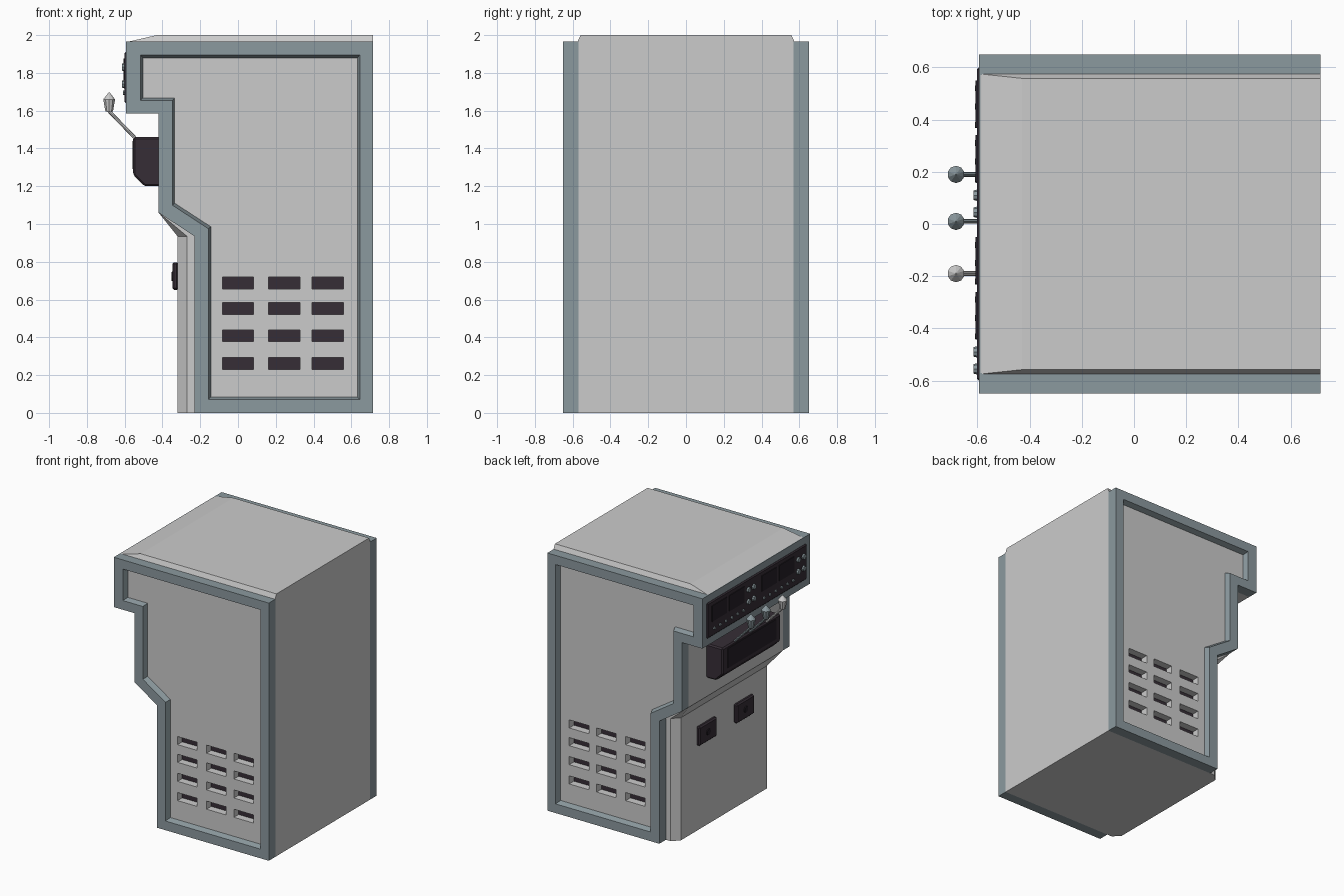
import bpy, bmesh, math
from mathutils import Vector, Matrix

if "Cube" in bpy.data.objects:
    bpy.data.objects.remove(bpy.data.objects["Cube"])


def material(name, rgb):
    m = bpy.data.materials.new(name)
    m.diffuse_color = (*rgb, 1)
    m.use_nodes = True
    m.node_tree.nodes["Principled BSDF"].inputs["Base Color"].default_value = m.diffuse_color
    return m


GREY = material("light_grey", (0.60, 0.60, 0.60))
SLATE = material("slate_blue", (0.26, 0.32, 0.345))
DARK = material("dark_plum", (0.037, 0.027, 0.037))
BLACK = material("near_black", (0.018, 0.014, 0.02))


def finish(bm, name, mat):
    bmesh.ops.recalc_face_normals(bm, faces=bm.faces)
    me = bpy.data.meshes.new(name)
    bm.to_mesh(me)
    bm.free()
    me.materials.append(mat)
    ob = bpy.data.objects.new(name, me)
    bpy.context.collection.objects.link(ob)
    return ob


def add_box(bm, lo, hi, bevel=0):
    """Axis aligned box between two corners, optionally chamfered."""
    lo, hi = Vector(lo), Vector(hi)
    mat = Matrix.Translation((lo + hi) / 2) @ Matrix.Diagonal((*(hi - lo), 1))
    vs = bmesh.ops.create_cube(bm, size=1, matrix=mat)["verts"]
    if bevel:
        edges = list({e for v in vs for e in v.link_edges})
        bmesh.ops.bevel(bm, geom=edges, offset=bevel, segments=1, affect='EDGES')


def boxes(name, mat, items, bevel=0):
    bm = bmesh.new()
    for lo, hi in items:
        add_box(bm, lo, hi, bevel)
    return finish(bm, name, mat)


def prism(name, mat, prof, y0, y1):
    """Extrude an (x, z) profile along y."""
    bm = bmesh.new()
    f = bm.faces.new([bm.verts.new((x, y0, z)) for x, z in prof])
    ext = bmesh.ops.extrude_face_region(bm, geom=[f])["geom"]
    moved = [v for v in ext if isinstance(v, bmesh.types.BMVert)]
    bmesh.ops.translate(bm, verts=moved, vec=(0, y1 - y0, 0))
    return finish(bm, name, mat)


def hull(name, mat, pts, bevel=0):
    bm = bmesh.new()
    for p in pts:
        bm.verts.new(p)
    bmesh.ops.convex_hull(bm, input=bm.verts[:])
    bmesh.ops.dissolve_limit(bm, angle_limit=0.01, verts=bm.verts[:], edges=bm.edges[:])
    if bevel:
        bmesh.ops.bevel(bm, geom=bm.edges[:], offset=bevel, segments=1, affect='EDGES')
    return finish(bm, name, mat)


def add_rod(bm, a, b, r1, r2, sides=10):
    """Cylinder or cone from a to b."""
    a, b = Vector(a), Vector(b)
    d = b - a
    mat = Matrix.Translation((a + b) / 2) @ d.to_track_quat('Z', 'Y').to_matrix().to_4x4()
    bmesh.ops.create_cone(bm, cap_ends=True, segments=sides, radius1=r1,
                          radius2=r2, depth=d.length, matrix=mat)


OUTER = [(.715, 0), (.715, 1.965), (-.59, 1.965), (-.59, 1.585),
         (-.42, 1.585), (-.42, 1.06), (-.23, .935), (-.23, 0)]
INNER = [(.645, .07), (.645, 1.895), (-.517, 1.895), (-.517, 1.655),
         (-.348, 1.655), (-.348, 1.1), (-.157, .975), (-.157, .07)]
FLOOR = [(.632, .085), (.632, 1.88), (-.503, 1.88), (-.503, 1.668),
         (-.335, 1.668), (-.335, 1.11), (-.143, .985), (-.143, .085)]

# Side frames: a raised border with sloping inner edge
for side, s in (("right", -1), ("left", 1)):
    bm = bmesh.new()
    rings = [[bm.verts.new((x, s * y, z)) for x, z in prof]
             for prof, y in ((OUTER, .57), (OUTER, .65), (INNER, .65), (FLOOR, .61), (FLOOR, .57))]
    n = len(OUTER)
    for k in range(5):
        a, b = rings[k], rings[(k + 1) % 5]
        for i in range(n):
            j = (i + 1) % n
            bm.faces.new((a[i], a[j], b[j], b[i]))
    finish(bm, side + "_frame", SLATE)

# Main body and recessed side panels
body = prism("cabinet_body", GREY, OUTER, -.57, .57)
panels = [prism("left_panel", GREY, FLOOR, .57, .61),
          prism("right_panel", GREY, FLOOR, -.61, -.57)]

# Vent slots cut in both sides, with dark backs
vent_cells = [(x, z, s) for x in (-.083, .162, .393)
              for z in (.23, .377, .522, .657) for s in (-1, 1)]


def vent_boxes(y0, y1):
    return [((x, min(s * y0, s * y1), z), (x + .165, max(s * y0, s * y1), z + .062))
            for x, z, s in vent_cells]


cutter = boxes("vent_cutter", GREY, vent_boxes(.55, .7))
cutter.hide_render = True
for ob in [body] + panels:
    mod = ob.modifiers.new("vents", 'BOOLEAN')
    mod.operation = 'DIFFERENCE'
    mod.solver = 'EXACT'
    mod.object = cutter
    bpy.context.view_layer.objects.active = ob
    bpy.ops.object.modifier_apply(modifier=mod.name)
bpy.data.objects.remove(cutter)
boxes("vent_backs", DARK, vent_boxes(.545, .554))

# Top cap with sloping front and chamfered sides
hull("top_cap", GREY, [(x, s * y, z) for s in (-1, 1) for x, y, z in
     ((-.59, .575, 1.963), (.715, .575, 1.963), (-.43, .558, 2), (.715, .558, 2))])

# Lower front skirt and the wedge that joins it to the upper front
plan = [(-.23, .57), (-.27, .57), (-.32, .52)]
hull("front_skirt", GREY, [(x, s * y, z) for s in (-1, 1) for x, y in plan for z in (0, .935)])
hull("skirt_wedge", GREY, [(x, s * y, .935) for s in (-1, 1) for x, y in plan]
     + [(-.42, s * .57, 1.06) for s in (-1, 1)])

# Head fascia and control panel
boxes("head_fascia", SLATE, [((-.593, -.65, 1.585), (-.588, .65, 1.965))])
boxes("control_panel", DARK, [((-.602, -.6, 1.64), (-.58, .6, 1.91))], .008)

# Two repeated banks of screens, knobs and buttons
screens = []
knobs, buttons = bmesh.new(), bmesh.new()
for top in (.55, -.05):
    for off in (0, .21):
        screens.append(((-.607, top - off - .18, 1.755), (-.598, top - off, 1.875)))
    for off in (.44, .505):
        for z in (1.74, 1.83):
            add_rod(knobs, (-.6, top - off, z), (-.615, top - off, z), .022, .018, 8)
    for i in range(6):
        y = top - .03 - i * .07
        add_rod(buttons, (-.6, y, 1.695), (-.61, y, 1.695), .013, .011, 8)
boxes("screens", BLACK, screens)
finish(knobs, "panel_knobs", SLATE)
finish(buttons, "panel_buttons", SLATE)

# Lever console
hull("lever_console", DARK, [(x, y, z) for y in (-.35, .35) for x, z in
     ((-.41, 1.2), (-.495, 1.2), (-.555, 1.26), (-.555, 1.46), (-.41, 1.46))], .01)
boxes("console_plate", BLACK, [((-.559, -.29, 1.29), (-.55, .29, 1.44))])

# Three levers with pointed handles
for name, y, mat in (("left", .19, SLATE), ("middle", .01, SLATE), ("right", -.19, GREY)):
    bm = bmesh.new()
    add_rod(bm, (-.535, y, 1.445), (-.685, y, 1.6), .009, .009, 8)
    add_rod(bm, (-.682, y, 1.595), (-.682, y, 1.66), .021, .033)
    add_rod(bm, (-.682, y, 1.66), (-.682, y, 1.697), .033, .002)
    finish(bm, name + "_lever", mat)

# Two lock plates on the skirt, each with a round lock
boxes("lock_plates", DARK, [((-.348, c - .107, .65), (-.315, c + .107, .797))
                            for c in (-.225, .225)], .01)
bm = bmesh.new()
for c in (-.225, .225):
    add_rod(bm, (-.345, c, .723), (-.353, c, .723), .028, .022, 10)
finish(bm, "locks", BLACK)
